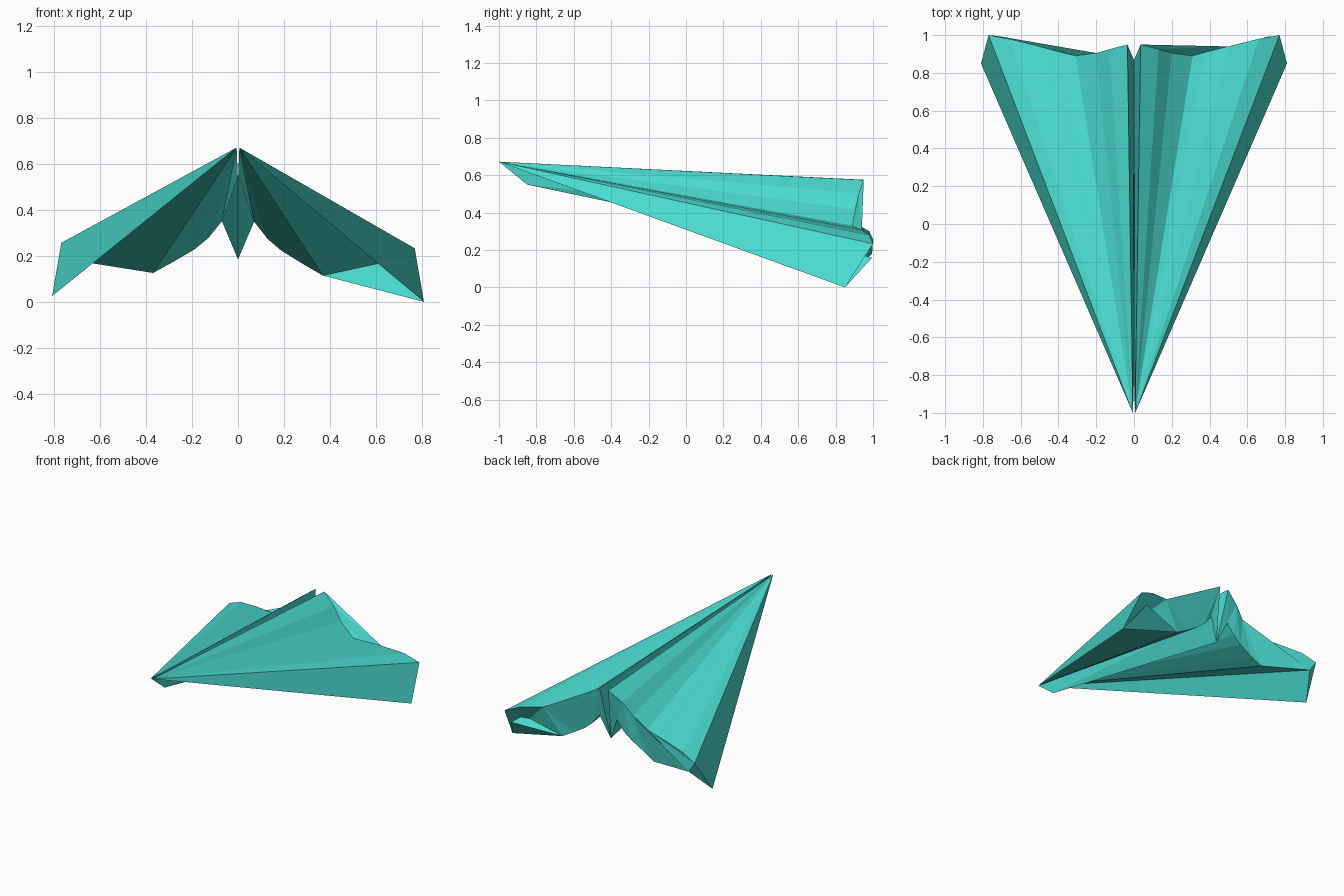
import bpy, bmesh

if "Cube" in bpy.data.objects:
    bpy.data.objects.remove(bpy.data.objects["Cube"])

paper = bpy.data.materials.new("turquoise_paper")
paper.diffuse_color = (0.07, 0.72, 0.64, 1)
paper.use_nodes = True
paper.node_tree.nodes["Principled BSDF"].inputs["Base Color"].default_value = paper.diffuse_color

NOSE = (0.006, -1.0, 0.672)
KEEL_FRONT = (0.001, -0.85, 0.55)
# trailing edge outline of one half: over the wing, round the tip fold, back underneath
UPPER = [(0.035, 0.95, 0.575), (0.13, 0.925, 0.505), (0.2, 0.905, 0.42),
         (0.31, 0.89, 0.335), (0.38, 0.91, 0.325), (0.5, 0.94, 0.315),
         (0.66, 0.98, 0.29), (0.77, 1.0, 0.245)]
TIP = [(0.81, 0.85, 0.0126)]
LOWER = [(0.72, 0.995, 0.17), (0.37, 0.9, 0.12), (0.29, 0.893, 0.165),
         (0.19, 0.895, 0.225), (0.13, 0.9, 0.275), (0.07, 0.9, 0.35)]
KEEL = [(0.001, 0.87, 0.187)]
ROLL = -0.0155   # the plane leans slightly to its right


def half(name, side):
    bm = bmesh.new()
    put = lambda p: bm.verts.new((side * p[0], p[1], p[2] + ROLL * side * p[0]))
    nose, front = put(NOSE), put(KEEL_FRONT)
    rim = [put(p) for p in UPPER + TIP + LOWER + KEEL]
    # folds fan out from the nose
    for a, b in zip(rim, rim[1:-1]):
        bm.faces.new((nose, a, b))
    # fuselage: outer side and inner slot, meeting at the keel
    bm.faces.new((nose, rim[-2], front))
    bm.faces.new((front, rim[-2], rim[-1]))
    bm.faces.new((nose, front, rim[-1]))
    bm.faces.new((nose, rim[-1], rim[0]))
    # closed trailing edge
    back = bm.faces.new(rim[::-1])
    bmesh.ops.triangulate(bm, faces=[back])
    bmesh.ops.recalc_face_normals(bm, faces=bm.faces)
    mesh = bpy.data.meshes.new(name)
    bm.to_mesh(mesh)
    bm.free()
    mesh.materials.append(paper)
    bpy.context.collection.objects.link(bpy.data.objects.new(name, mesh))


half("right_wing", 1)
half("left_wing", -1)
